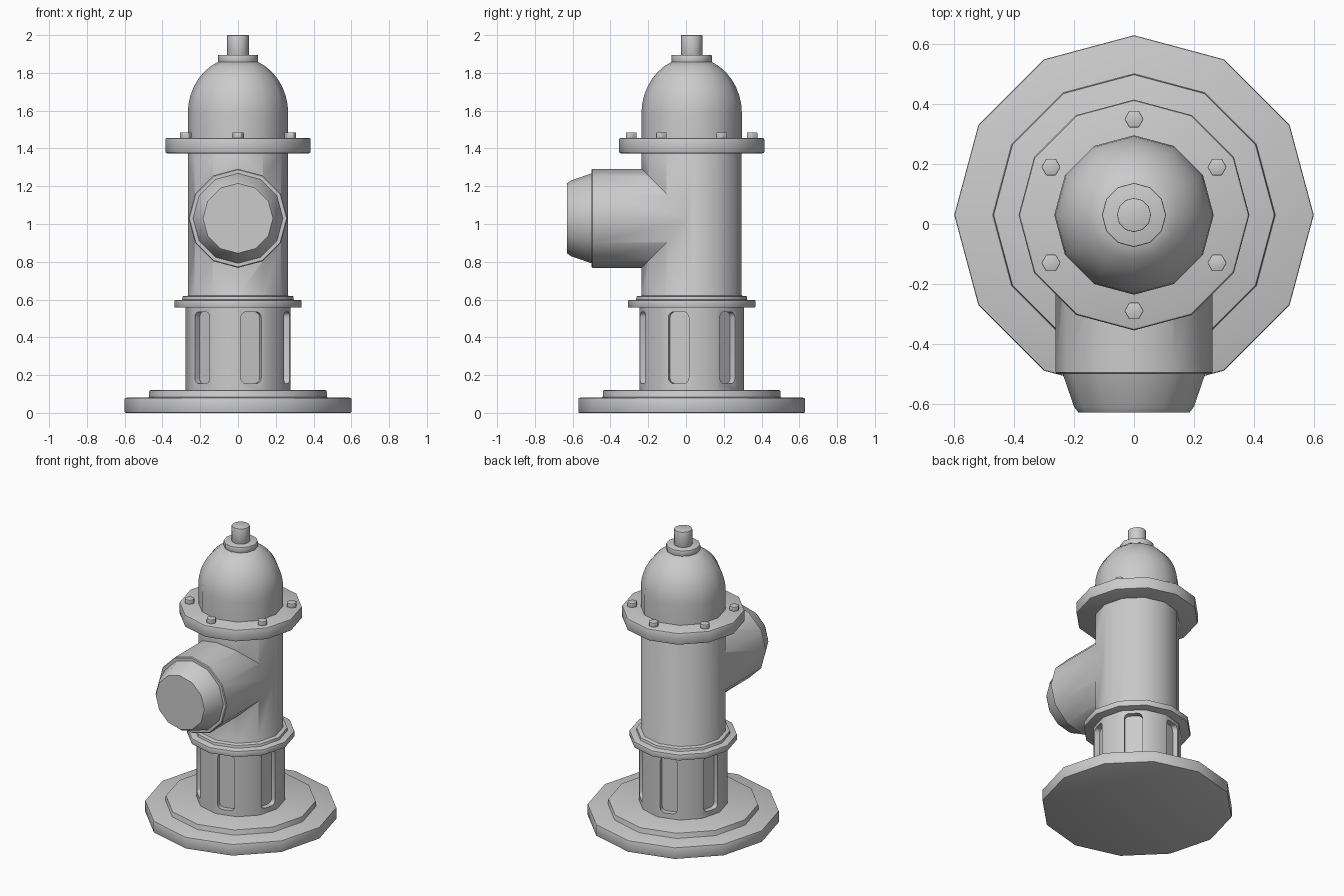
import bpy, bmesh
from math import pi, cos, sin, sqrt, radians
from mathutils import Matrix, Vector

if "Cube" in bpy.data.objects:
    bpy.data.objects.remove(bpy.data.objects["Cube"])

AXIS = Vector((0, 0.03, 0))   # vertical axis of the hydrant
SIDES = 12


def make_object(name, bm):
    bmesh.ops.recalc_face_normals(bm, faces=bm.faces)
    mesh = bpy.data.meshes.new(name)
    bm.to_mesh(mesh)
    bm.free()
    obj = bpy.data.objects.new(name, mesh)
    bpy.context.collection.objects.link(obj)
    return obj


def activate(obj):
    bpy.ops.object.select_all(action='DESELECT')
    obj.select_set(True)
    bpy.context.view_layer.objects.active = obj


def apply_modifier(obj, mod):
    activate(obj)
    bpy.ops.object.modifier_apply(modifier=mod.name)


def lathe(name, profile, matrix=None, sides=SIDES, bevel=0.006):
    """Closed solid turned from (radius, height) points."""
    bm = bmesh.new()
    rings = [[bm.verts.new((r * cos(2 * pi * k / sides), r * sin(2 * pi * k / sides), z))
              for k in range(sides)] for r, z in profile]
    for a, b in zip(rings, rings[1:]):
        for k in range(sides):
            n = (k + 1) % sides
            bm.faces.new((a[k], a[n], b[n], b[k]))
    bm.faces.new(rings[0])
    bm.faces.new(rings[-1])
    bm.transform(matrix or Matrix.Translation(AXIS))
    obj = make_object(name, bm)
    if bevel:
        mod = obj.modifiers.new("Bevel", 'BEVEL')
        mod.width, mod.segments = bevel, 2
        mod.limit_method, mod.angle_limit = 'ANGLE', radians(40)
        apply_modifier(obj, mod)
    return obj


def boolean(obj, other, operation):
    mod = obj.modifiers.new("Boolean", 'BOOLEAN')
    mod.object, mod.operation, mod.solver = other, operation, 'EXACT'
    apply_modifier(obj, mod)
    bpy.data.objects.remove(other)


# Two-step ground plate
base = lathe("base_plate", [(0.6, 0), (0.6, 0.08), (0.47, 0.082), (0.47, 0.12)])

# Lower column with a round-cornered slot in every other side
column = lathe("lower_column", [(0.277, 0.118), (0.277, 0.56)], bevel=0)
bm = bmesh.new()
depth, apothem = 0.035, 0.277 * cos(pi / SIDES)
for k in range(6):
    verts = bmesh.ops.create_cube(bm, size=1)['verts']
    bmesh.ops.scale(bm, vec=(depth * 2, 0.112, 0.38), verts=verts)
    radial = [e for e in {e for v in verts for e in v.link_edges}
              if abs(e.verts[0].co.x - e.verts[1].co.x) > 0.01]
    before = set(bm.verts) - set(verts)
    bmesh.ops.bevel(bm, geom=radial, offset=0.03, segments=4, profile=0.5, affect='EDGES')
    new = [v for v in bm.verts if v not in before]
    place = (Matrix.Translation(AXIS) @ Matrix.Rotation(radians(45 + 60 * k), 4, 'Z')
             @ Matrix.Translation((apothem, 0, 0.345)))
    bmesh.ops.transform(bm, matrix=place, verts=new)
cutter = make_object("slot_cutter", bm)
cutter.hide_render = True
boolean(column, cutter, 'DIFFERENCE')

# Barrel with its two collar rings
barrel = lathe("barrel", [(0.337, 0.557), (0.337, 0.597), (0.293, 0.599), (0.293, 0.618),
                          (0.265, 0.62), (0.265, 1.376)], bevel=0.004)

# Side outlet with tapered cap, merged into the barrel
outlet_place = Matrix.Translation(AXIS + Vector((0, 0, 1.03))) @ Matrix.Rotation(pi / 2, 4, 'X')
outlet = lathe("outlet", [(0.262, 0), (0.262, 0.525), (0.257, 0.53), (0.238, 0.53),
                          (0.2, 0.64), (0.185, 0.66)], outlet_place, bevel=0)
boolean(barrel, outlet, 'UNION')
barrel.name = "barrel_with_outlet"

# Flange and its six hex bolts
flange = lathe("flange", [(0.385, 1.374), (0.385, 1.456)], bevel=0.01)
parts = [base, column, barrel, flange]
for k in range(6):
    a = radians(30 + 60 * k)
    spot = Matrix.Translation(AXIS + Vector((0.32 * cos(a), 0.32 * sin(a), 0)))
    parts.append(lathe(f"bolt_{k + 1}", [(0.032, 1.45), (0.032, 1.484)], spot, 6, 0.003))

# Domed bonnet
dome = [(0.266, 1.45)]
for i in range(8):
    t = radians(i * 66 / 7)
    dome.append((0.266 * cos(t), 1.585 + 0.298 * sin(t)))
parts.append(lathe("bonnet", dome, bevel=0))

# Top washer and operating stem
parts.append(lathe("top_washer", [(0.107, 1.855), (0.107, 1.895)], bevel=0.005))
parts.append(lathe("top_stem", [(0.057, 1.89), (0.057, 2.0)], bevel=0.003))

for obj in parts:
    activate(obj)
    bpy.ops.object.shade_smooth_by_angle(angle=radians(38))
